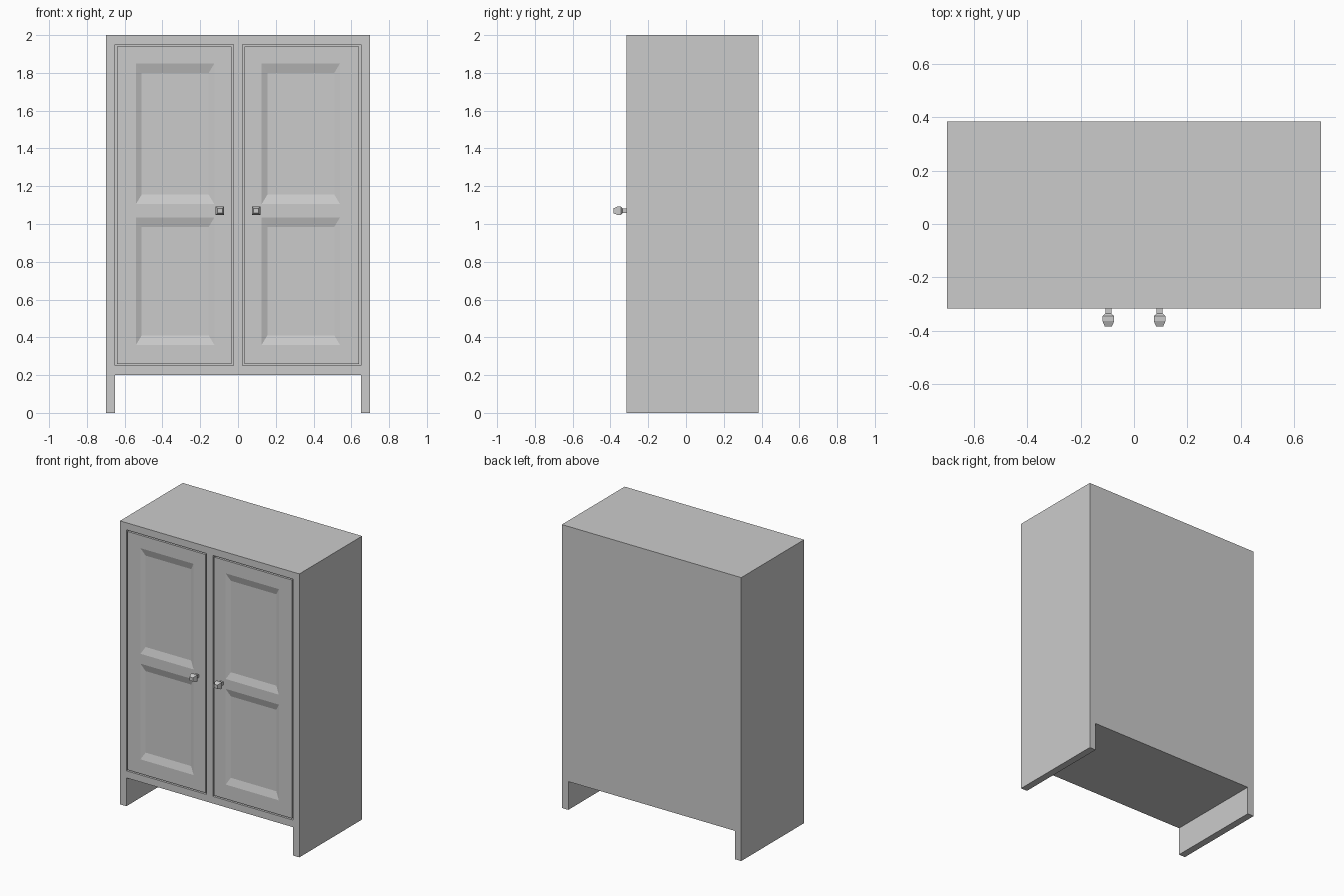
import bpy, bmesh
from mathutils import Vector

if "Cube" in bpy.data.objects:
    bpy.data.objects.remove(bpy.data.objects["Cube"])

W, H, T = 0.70, 2.0, 0.05          # half width, height, board thickness
FRONT, BACK = -0.316, 0.384
FOOT = 0.20
KNOB_X, KNOB_Z = 0.096, 1.07


def add_box(bm, lo, hi):
    verts = bmesh.ops.create_cube(bm, size=1)["verts"]
    for v in verts:
        v.co = Vector([lo[i] if v.co[i] < 0 else hi[i] for i in range(3)])


def finish(name, bm, mirrored=False):
    bmesh.ops.recalc_face_normals(bm, faces=bm.faces)
    mesh = bpy.data.meshes.new(name)
    bm.to_mesh(mesh)
    bm.free()
    obj = bpy.data.objects.new(name, mesh)
    bpy.context.collection.objects.link(obj)
    if mirrored:
        obj.modifiers.new("mirror", "MIRROR").use_mirror_merge = False
    return obj


# Carcass: one block with two compartments and the foot space cut out
bm = bmesh.new()
add_box(bm, (-W, FRONT, 0), (W, BACK, H))
carcass = finish("carcass", bm)

bm = bmesh.new()
add_box(bm, (-W + T, FRONT - 0.1, -0.1), (W - T, BACK + 0.1, FOOT))
for x0, x1 in ((-W + T, -T / 2), (T / 2, W - T)):
    add_box(bm, (x0, FRONT - 0.1, FOOT + T), (x1, BACK - T, H - T))
cutter = finish("carcass_cutter", bm)
cutter.hide_render = True
cutter.hide_viewport = True

cut = carcass.modifiers.new("openings", "BOOLEAN")
cut.operation = "DIFFERENCE"
cut.solver = "EXACT"
cut.object = cutter

# Doors: a gridded front with two sunken panels, extruded back to thickness
GAP = 0.009
xs = [T / 2 + GAP, 0.125, 0.54, W - T - GAP]
zs = [FOOT + T + GAP, 0.36, 1.035, 1.105, 1.85, H - T - GAP]
bm = bmesh.new()
grid = [[bm.verts.new((x, FRONT, z)) for z in zs] for x in xs]
panels = []
for i in range(len(xs) - 1):
    for j in range(len(zs) - 1):
        face = bm.faces.new((grid[i][j], grid[i + 1][j],
                             grid[i + 1][j + 1], grid[i][j + 1]))
        if i == 1 and j in (1, 3):
            panels.append(face)
rim = [e for e in bm.edges if e.is_boundary]
for face in panels:
    mid = face.calc_center_median()
    corners = list(face.verts)
    inner = []
    for v in corners:
        sx = 1 if v.co.x < mid.x else -1
        sz = 1 if v.co.z < mid.z else -1
        inner.append(bm.verts.new(v.co + Vector((sx * 0.03, 0.015, sz * 0.05))))
    bm.faces.remove(face)
    bm.faces.new(inner)
    for k in range(4):
        n = (k + 1) % 4
        bm.faces.new((corners[k], corners[n], inner[n], inner[k]))
side = bmesh.ops.extrude_edge_only(bm, edges=rim)["geom"]
bmesh.ops.translate(bm, vec=(0, 0.04, 0),
                    verts=[g for g in side if isinstance(g, bmesh.types.BMVert)])
bmesh.ops.contextual_create(
    bm, geom=[g for g in side if isinstance(g, bmesh.types.BMEdge) and g.is_boundary])
finish("doors", bm, mirrored=True)

# Knobs: square rings along y, (half width, y)
profile = [(0.011, FRONT + 0.005), (0.011, -0.335), (0.022, -0.345),
           (0.022, -0.363), (0.013, -0.384)]
bm = bmesh.new()
rings = [[bm.verts.new((KNOB_X + sx * r, y, KNOB_Z + sz * r))
          for sx, sz in ((-1, -1), (1, -1), (1, 1), (-1, 1))] for r, y in profile]
for a, b in zip(rings, rings[1:]):
    for k in range(4):
        n = (k + 1) % 4
        bm.faces.new((a[k], a[n], b[n], b[k]))
bm.faces.new(rings[0])
bm.faces.new(rings[-1])
finish("knobs", bm, mirrored=True)
